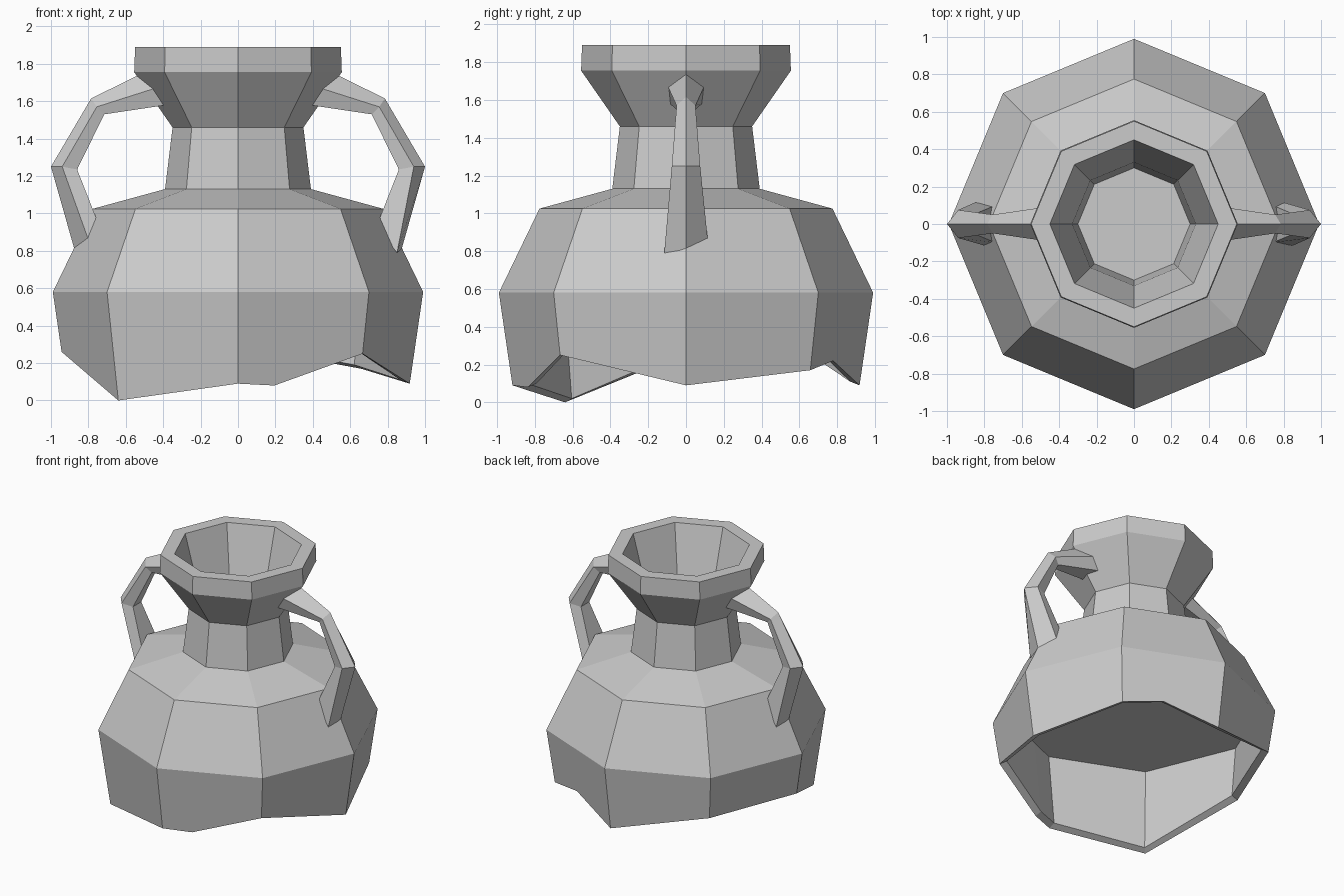
import bpy, bmesh, math

if "Cube" in bpy.data.objects:
    bpy.data.objects.remove(bpy.data.objects["Cube"])

# Broken lower edge: (position in octagon steps from +x, height)
BREAK = [(0, .09), (1, .17), (1.42, .22), (2, .09), (3, .25),
         (4, .26), (5, 0), (6, .09), (6.3, .08), (7, .25)]


def oct_point(s, r):
    """Point on an octagon outline of corner radius r."""
    i = math.floor(s)
    f = s - i
    a, b = i * math.pi / 4, (i + 1) * math.pi / 4
    return (r * ((1 - f) * math.cos(a) + f * math.cos(b)),
            r * ((1 - f) * math.sin(a) + f * math.sin(b)))


def loft(name, rings):
    """Skin a list of closed point loops and cap both ends."""
    bm = bmesh.new()
    loops = [[bm.verts.new(p) for p in ring] for ring in rings]
    n = len(loops[0])
    for lo, hi in zip(loops, loops[1:]):
        for i in range(n):
            j = (i + 1) % n
            bm.faces.new((lo[i], lo[j], hi[j], hi[i]))
    bm.faces.new(loops[0])
    bm.faces.new(loops[-1])
    bmesh.ops.recalc_face_normals(bm, faces=bm.faces[:])
    me = bpy.data.meshes.new(name)
    bm.to_mesh(me)
    bm.free()
    ob = bpy.data.objects.new(name, me)
    bpy.context.collection.objects.link(ob)
    return ob


def ring(r, z):
    return [(*oct_point(s, r), z) for s, _ in BREAK]


def broken_ring(r, lift):
    return [(*oct_point(s, r + z * .147), z + lift) for s, z in BREAK]


# Jar body: neck well, rim, neck, belly, broken edge, hollow underside
profile = [(.30, 1.13), (.33, 1.46), (.45, 1.89), (.55, 1.89), (.555, 1.755),
           (.35, 1.46), (.39, 1.13), (.775, 1.025), (.99, .58)]
rings = [ring(r, z) for r, z in profile]
rings += [broken_ring(.905, 0), broken_ring(.855, .02), ring(.925, .67)]
loft("jar_body", rings)

# Handles: five-sided section with a ridge outward
# (ridge, front outer, front inner, back inner, back outer)
section = [
    [(.45, 0, 1.78), (.41, -.10, 1.68), (.38, -.085, 1.58),
     (.38, .085, 1.58), (.41, .10, 1.68)],
    [(.785, 0, 1.615), (.755, -.05, 1.57), (.715, -.03, 1.53),
     (.715, .03, 1.53), (.755, .05, 1.57)],
    [(1.0, 0, 1.25), (.94, -.075, 1.25), (.86, -.05, 1.235),
     (.86, .05, 1.235), (.94, .075, 1.25)],
]
front, back = (.85, .79), (.80, .86)
for name, s in (("right_handle", 1), ("left_handle", -1)):
    (fx, fz), (bx, bz) = (front, back) if s > 0 else (back, front)
    foot = [(.875, 0, .81), (fx, -.115, fz), (.74, -.10, .93),
            (.74, .10, .93), (bx, .115, bz)]
    loft(name, [[(s * x, y, z) for x, y, z in loop]
                for loop in section + [foot]])
